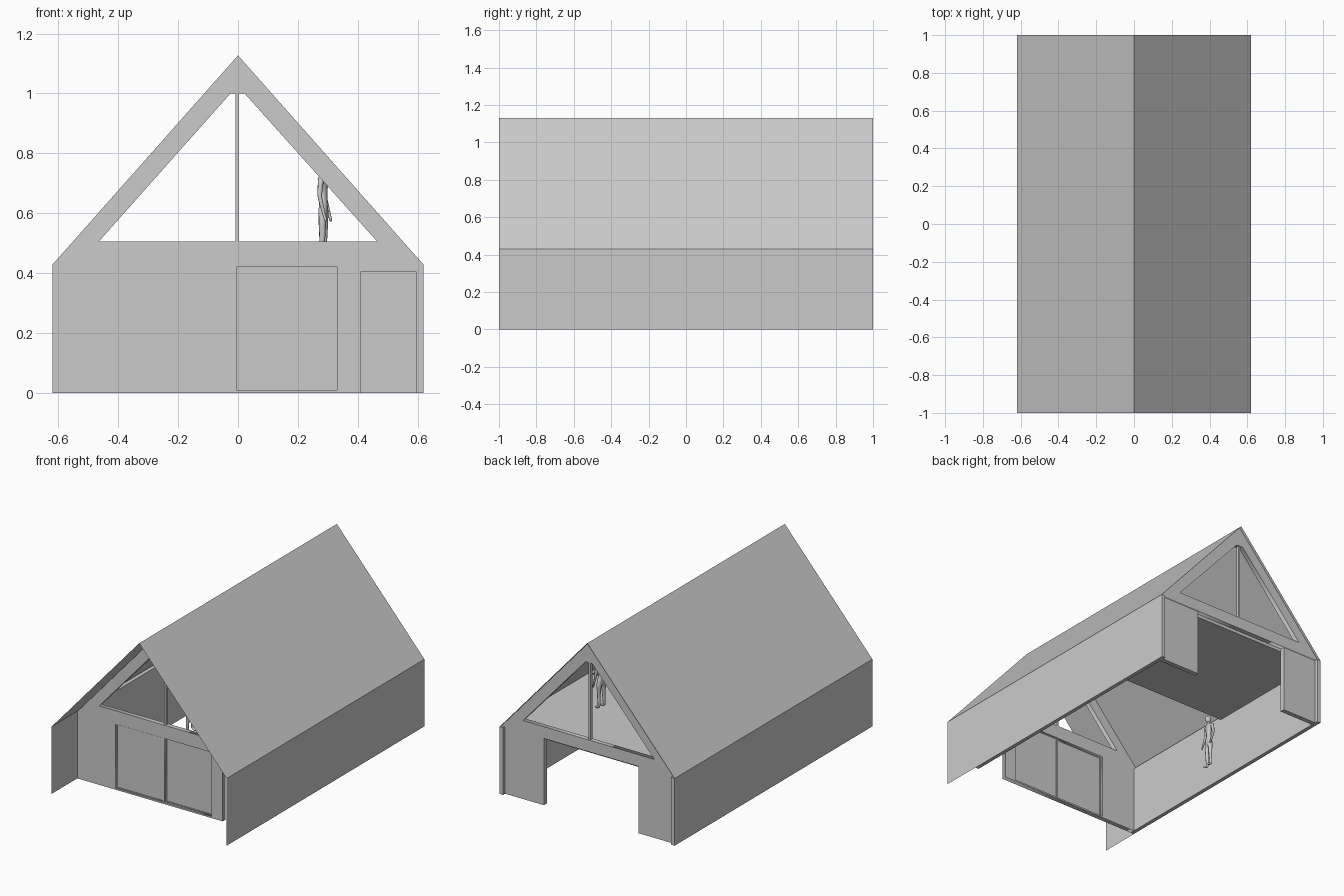
import bpy, bmesh, math
from mathutils import Matrix

if "Cube" in bpy.data.objects:
    bpy.data.objects.remove(bpy.data.objects["Cube"])

W, EAVE, RIDGE = 0.62, 0.43, 1.13      # half width, eave and ridge heights
FRONT, BACK, T = -0.74, 0.985, 0.03    # gable planes and wall thickness


def new_object(name, bm):
    me = bpy.data.meshes.new(name)
    bm.to_mesh(me)
    bm.free()
    ob = bpy.data.objects.new(name, me)
    bpy.context.collection.objects.link(ob)
    return ob


def box(name, x0, x1, y0, y1, z0, z1):
    bm = bmesh.new()
    bmesh.ops.create_cube(bm, size=1)
    for v in bm.verts:
        v.co = ((x0 + x1) / 2 + v.co.x * (x1 - x0),
                (y0 + y1) / 2 + v.co.y * (y1 - y0),
                (z0 + z1) / 2 + v.co.z * (z1 - z0))
    return new_object(name, bm)


def rect(x0, x1, z0, z1):
    return [(x0, z0), (x1, z0), (x1, z1), (x0, z1)]


def slab(name, loops, y0, y1):
    """Upright plate from an x-z outline with holes."""
    cu = bpy.data.curves.new(name, 'CURVE')
    cu.dimensions, cu.fill_mode, cu.extrude = '2D', 'BOTH', (y1 - y0) / 2
    for pts in loops:
        s = cu.splines.new('POLY')
        s.points.add(len(pts) - 1)
        for p, (x, z) in zip(s.points, pts):
            p.co = (x, z, 0, 1)
        s.use_cyclic_u = True
    ob = bpy.data.objects.new(name, cu)
    bpy.context.collection.objects.link(ob)
    ob.location.y = (y0 + y1) / 2
    ob.rotation_euler.x = math.pi / 2
    bpy.ops.object.select_all(action='DESELECT')
    ob.select_set(True)
    bpy.context.view_layer.objects.active = ob
    bpy.ops.object.convert(target='MESH')


# thin outer skin: side walls and roof in one folded sheet
bm = bmesh.new()
fold = [(-W, 0), (-W, EAVE), (0, RIDGE), (W, EAVE), (W, 0)]
rows = [[bm.verts.new((x, y, z)) for x, z in fold] for y in (-1, 1)]
for i in range(4):
    bm.faces.new((rows[0][i], rows[1][i], rows[1][i + 1], rows[0][i + 1]))
new_object("roof_and_wall_skin", bm)

# thick inner side walls
for s, side in ((-1, "left"), (1, "right")):
    a, b = sorted((s * (W - 0.025), s * (W - 0.001)))
    box(side + "_inner_wall", a, b, FRONT, 1, 0, EAVE)

# gable outlines with a triangular window
I = W - 0.002
window = [(-0.465, 0.505), (0.465, 0.505), (0.022, 1.0), (-0.025, 1.0)]
top = [(I, EAVE), (0, RIDGE - 0.003), (-I, EAVE)]
front_outline = [(-I, 0), (0.41, 0), (0.41, 0.405), (0.595, 0.405), (0.595, 0), (I, 0)] + top
slab("front_facade", [front_outline, window, rect(-0.35, 0.33, 0.01, 0.42)], FRONT, FRONT + T)
slab("back_gable", [top, window], BACK - T, BACK)
box("back_panel_left", -I, -0.35, BACK - T - 0.005, BACK - 0.005, 0, EAVE)
box("back_panel_right", 0.32, I, BACK - T - 0.005, BACK - 0.005, 0, EAVE)
for n, y in (("front", FRONT), ("back", BACK - T)):
    box(n + "_window_mullion", -0.009, 0.004, y + 0.005, y + T - 0.005, 0.5, 1.0)

# sliding glass doors: frame and pane
for n, x0, x1, y in (("left", -0.35, -0.005, 0.004), ("right", -0.005, 0.33, 0.012)):
    slab(n + "_door_frame", [rect(x0, x1, 0.01, 0.42),
         rect(x0 + 0.01, x1 - 0.01, 0.016, 0.416)], FRONT + y, FRONT + y + 0.012)
    box(n + "_door_pane", x0 + 0.01, x1 - 0.01, FRONT + y + 0.004, FRONT + y + 0.008, 0.016, 0.416)

# loft floor over the rear half
box("loft_floor", -0.6, 0.6, 0.1, BACK - T, 0.41, EAVE)


def person(name, loc, angle):
    """Scale figure, 0.355 tall: skinned stick skeleton facing -y, plus head."""
    pts = [((0, 0, .185), .021, .017), ((0, 0, .225), .019, .014),
           ((0, 0, .275), .024, .017), ((0, 0, .302), .010, .010),
           ((0, 0, .318), .009, .009)]
    edges = [(0, 1), (1, 2), (2, 3), (3, 4)]
    for s in (-1, 1):
        k = len(pts)
        pts += [((s * .019, 0, .16), .015, .016), ((s * .02, 0, .09), .011, .011),
                ((s * .021, .004, .016), .008, .009), ((s * .024, -.024, .006), .007, .006),
                ((s * .038, .002, .284), .011, .012), ((s * .049, .004, .225), .008, .009),
                ((s * .05, -.01, .17), .006, .007), ((s * .049, -.018, .142), .005, .007)]
        edges += [(0, k), (k, k + 1), (k + 1, k + 2), (k + 2, k + 3),
                  (2, k + 4), (k + 4, k + 5), (k + 5, k + 6), (k + 6, k + 7)]
    me = bpy.data.meshes.new(name)
    me.from_pydata([p[0] for p in pts], edges, [])
    body = bpy.data.objects.new(name + "_body", me)
    bpy.context.collection.objects.link(body)
    body.modifiers.new("Skin", 'SKIN').use_smooth_shade = True
    for sv, p in zip(me.skin_vertices[0].data, pts):
        sv.radius = p[1:]
    body.modifiers.new("Smooth", 'SUBSURF').levels = 1
    bm = bmesh.new()
    bmesh.ops.create_uvsphere(bm, u_segments=16, v_segments=10, radius=1,
                              matrix=Matrix.Translation((0, -.003, .332))
                              @ Matrix.Diagonal((.016, .019, .023, 1)))
    for f in bm.faces:
        f.smooth = True
    head = new_object(name + "_head", bm)
    for ob in (body, head):
        ob.location, ob.rotation_euler.z = loc, angle


person("loft_figure", (0.285, 0.45, EAVE), math.radians(80))
person("ground_figure", (-0.45, 0.16, 0), math.radians(80))
